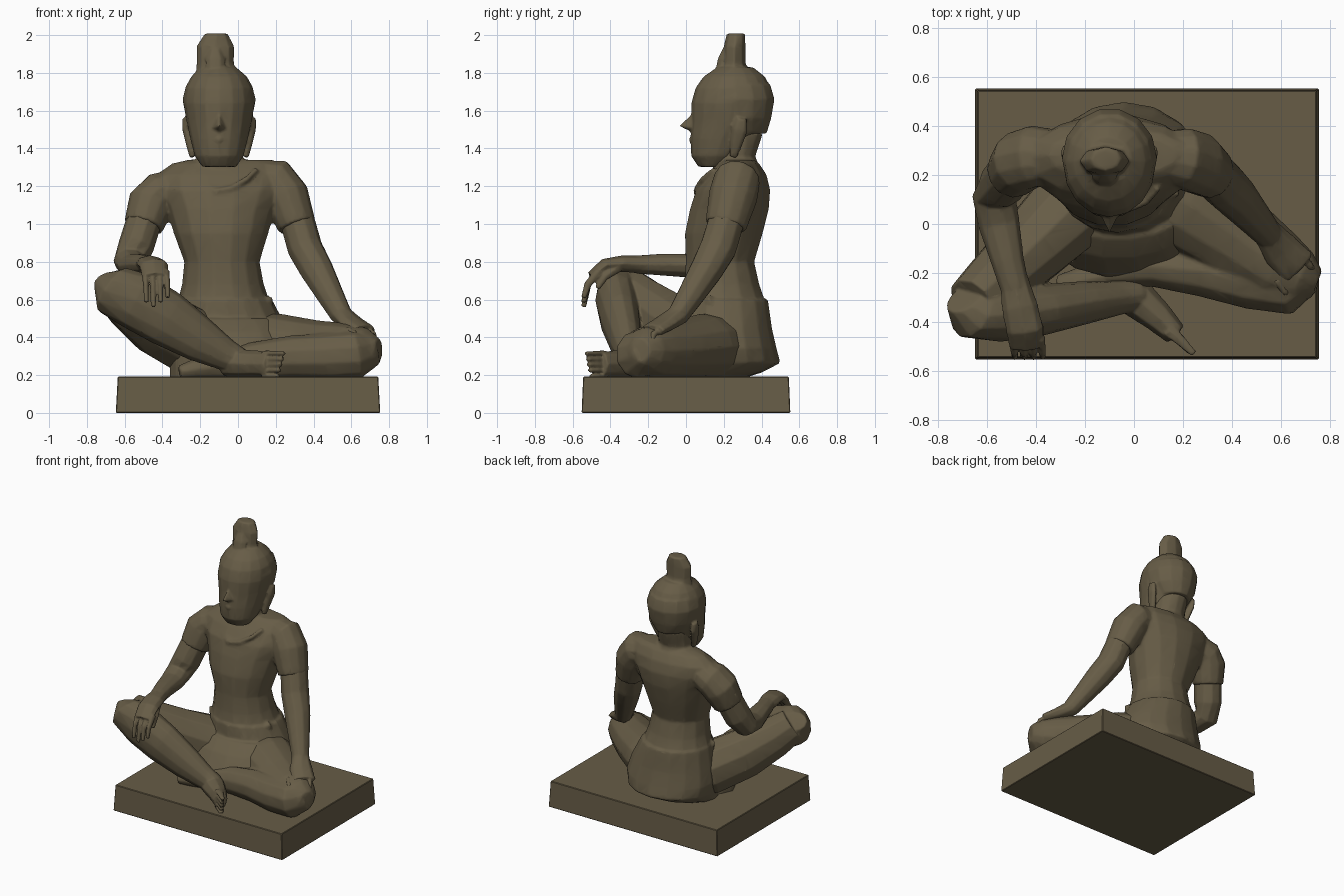
import bpy, bmesh, math
from mathutils import Vector

bronze = bpy.data.materials.new("dark bronze")
bronze.diffuse_color = (0.135, 0.108, 0.062, 1)


def finish(name, bm, angle=60):
    """Turn a bmesh into a smooth shaded object."""
    bmesh.ops.recalc_face_normals(bm, faces=bm.faces)
    me = bpy.data.meshes.new(name)
    bm.to_mesh(me)
    bm.free()
    me.materials.append(bronze)
    ob = bpy.data.objects.new(name, me)
    bpy.context.collection.objects.link(ob)
    bpy.ops.object.select_all(action='DESELECT')
    ob.select_set(True)
    bpy.context.view_layer.objects.active = ob
    bpy.ops.object.shade_smooth_by_angle(angle=math.radians(angle))
    return ob


def loft(name, rings, ref=(0, 0, 1), axis=None, sides=10, angle=60):
    """Ellipse rings (x, y, z, radius along ref, radius across) joined into a skin."""
    bm = bmesh.new()
    pts = [Vector(r[:3]) for r in rings]
    loops = []
    for i, r in enumerate(rings):
        t = Vector(axis) if axis else pts[min(i + 1, len(pts) - 1)] - pts[max(i - 1, 0)]
        t.normalize()
        u = Vector(ref)
        u = (u - t * u.dot(t)).normalized()
        v = t.cross(u)
        loops.append([bm.verts.new(pts[i] + u * r[3] * math.cos(a) + v * r[4] * math.sin(a))
                      for a in (2 * math.pi * k / sides for k in range(sides))])
    for a, b in zip(loops, loops[1:]):
        for k in range(sides):
            n = (k + 1) % sides
            bm.faces.new((a[k], a[n], b[n], b[k]))
    bm.faces.new(loops[0])
    bm.faces.new(loops[-1])
    return finish(name, bm, angle)


def stack(name, rings, sides=14, angle=60):
    """Horizontal rings: x, y, z, x radius, y radius."""
    return loft(name, rings, (1, 0, 0), (0, 0, 1), sides, angle)


def fuse(name, parts, voxel=0.01, ratio=0.12):
    """Melt overlapping parts into one cast skin with few faces."""
    bpy.ops.object.select_all(action='DESELECT')
    for p in parts:
        p.select_set(True)
    bpy.context.view_layer.objects.active = parts[0]
    bpy.ops.object.join()
    ob = parts[0]
    ob.name = name
    m = ob.modifiers.new("melt", 'REMESH')
    m.mode, m.voxel_size, m.use_smooth_shade = 'VOXEL', voxel, True
    m = ob.modifiers.new("soften", 'SMOOTH')
    m.factor, m.iterations = 0.5, 3
    m = ob.modifiers.new("thin_out", 'DECIMATE')
    m.ratio = ratio


# Plinth, slightly tapered
bm = bmesh.new()
bmesh.ops.create_cube(bm, size=1)
for v in bm.verts:
    k = 0.985 if v.co.z > 0 else 1
    v.co = (0.053 + v.co.x * 1.4 * k, v.co.y * 1.105 * k, 0.096 + v.co.z * 0.192)
bmesh.ops.bevel(bm, geom=bm.edges[:], offset=0.004, segments=1, affect='EDGES')
finish("plinth", bm, 30)

# Clothed torso: trunk, seat with skirt tail, lap cloth, neck, sash, collar, sleeves
body = [stack("trunk", [
    (-0.07, 0.19, 0.45, 0.25, 0.24), (-0.075, 0.20, 0.58, 0.247, 0.228),
    (-0.08, 0.19, 0.68, 0.217, 0.202), (-0.085, 0.18, 0.80, 0.2, 0.185),
    (-0.09, 0.20, 0.95, 0.25, 0.21), (-0.09, 0.23, 1.08, 0.29, 0.213),
    (-0.09, 0.25, 1.18, 0.34, 0.2), (-0.085, 0.27, 1.26, 0.35, 0.16),
    (-0.06, 0.28, 1.32, 0.29, 0.11), (-0.04, 0.28, 1.34, 0.22, 0.08)])]
body.append(stack("seat", [
    (-0.06, 0.10, 0.175, 0.27, 0.18), (-0.05, 0.18, 0.215, 0.29, 0.225),
    (-0.04, 0.22, 0.265, 0.315, 0.28), (-0.035, 0.215, 0.34, 0.33, 0.265),
    (-0.045, 0.205, 0.45, 0.305, 0.25), (-0.072, 0.20, 0.60, 0.252, 0.234)], 16))
body.append(stack("lap_cloth", [
    (-0.02, -0.04, 0.175, 0.34, 0.18), (-0.04, -0.04, 0.32, 0.32, 0.18),
    (-0.06, -0.01, 0.43, 0.29, 0.13), (-0.07, 0.03, 0.50, 0.25, 0.09)]))
body.append(stack("neck", [(-0.09, 0.27, 1.25, 0.16, 0.13), (-0.095, 0.255, 1.36, 0.12, 0.115),
                           (-0.10, 0.26, 1.48, 0.12, 0.15)]))
body.append(loft("hip_sash", [(-0.31 + 0.48 * s, 0.14 - 0.155 * math.sin(math.pi * s),
                               0.60 - 0.12 * math.sin(math.pi * s), 0.028, 0.028)
                              for s in (k / 8 for k in range(9))], sides=6))
body.append(loft("collar", [
    (-0.24, 0.175, 1.29, 0.014, 0.014), (-0.18, 0.105, 1.22, 0.015, 0.015),
    (-0.12, 0.055, 1.17, 0.018, 0.018), (-0.03, 0.06, 1.19, 0.018, 0.018),
    (0.05, 0.09, 1.24, 0.016, 0.016), (0.10, 0.15, 1.29, 0.014, 0.014)], (0, -1, 0.2), sides=6))
body.append(loft("raised_side_sleeve", [
    (-0.28, 0.28, 1.215, 0.09, 0.10), (-0.41, 0.275, 1.165, 0.115, 0.13),
    (-0.46, 0.255, 1.11, 0.125, 0.13), (-0.50, 0.21, 0.99, 0.106, 0.112)], (1, 0, 0), sides=12))
body.append(loft("folded_side_sleeve", [
    (0.08, 0.28, 1.25, 0.09, 0.10), (0.20, 0.27, 1.23, 0.12, 0.125),
    (0.255, 0.25, 1.15, 0.122, 0.13), (0.312, 0.21, 0.99, 0.103, 0.11)], (1, 0, 0), sides=12))
fuse("clothed_torso", body, 0.01, 0.15)

# Head: skull, hair, topknot, face and ears
head = [stack("skull", [
    (-0.10, 0.14, 1.303, 0.09, 0.075), (-0.10, 0.16, 1.36, 0.13, 0.133),
    (-0.10, 0.19, 1.45, 0.152, 0.167), (-0.10, 0.235, 1.55, 0.174, 0.206),
    (-0.10, 0.245, 1.64, 0.189, 0.217), (-0.10, 0.25, 1.72, 0.18, 0.2),
    (-0.10, 0.255, 1.78, 0.148, 0.163), (-0.105, 0.26, 1.83, 0.095, 0.095)], 16)]
head.append(stack("hair_roll", [
    (-0.10, 0.29, 1.48, 0.12, 0.14), (-0.10, 0.275, 1.56, 0.175, 0.18),
    (-0.10, 0.267, 1.66, 0.195, 0.206), (-0.10, 0.26, 1.74, 0.172, 0.19)], 14))
head.append(stack("topknot", [
    (-0.12, 0.255, 1.80, 0.105, 0.075), (-0.12, 0.255, 1.86, 0.10, 0.06),
    (-0.12, 0.257, 1.94, 0.102, 0.058), (-0.115, 0.265, 2.008, 0.062, 0.05)], 8))
head.append(loft("topknot_ornament", [
    (-0.12, 0.18, 1.82, 0.05, 0.025), (-0.12, 0.195, 1.87, 0.055, 0.03),
    (-0.12, 0.215, 1.92, 0.035, 0.025)], (1, 0, 0), sides=6))
bm = bmesh.new()
nose = [bm.verts.new(p) for p in ((-0.10, 0.03, 1.59), (-0.145, 0.05, 1.505), (-0.055, 0.05, 1.505),
                                  (-0.10, -0.043, 1.52), (-0.10, 0.05, 1.475))]
nose.append(bm.verts.new((-0.10, 0.12, 1.54)))
for f in ((0, 1, 3), (0, 3, 2), (1, 4, 3), (3, 4, 2), (0, 5, 1), (0, 2, 5), (1, 5, 4), (2, 4, 5)):
    bm.faces.new([nose[i] for i in f])
head.append(finish("nose", bm))
head.append(loft("lips", [(-0.155, 0.06, 1.46, 0.012, 0.012), (-0.10, 0.03, 1.445, 0.018, 0.018),
                          (-0.045, 0.06, 1.46, 0.012, 0.012)], sides=6))
head.append(stack("chin", [(-0.10, 0.09, 1.325, 0.055, 0.035), (-0.10, 0.075, 1.375, 0.075, 0.045),
                           (-0.10, 0.085, 1.42, 0.055, 0.035)], 8))
for s in (-1, 1):
    head.append(loft("ear", [
        (-0.10 + s * 0.14, 0.25, 1.355, 0.02, 0.018), (-0.10 + s * 0.155, 0.265, 1.42, 0.035, 0.022),
        (-0.10 + s * 0.175, 0.285, 1.50, 0.045, 0.022), (-0.10 + s * 0.18, 0.295, 1.56, 0.028, 0.018)],
        (0, 1, 0), sides=6))
fuse("head", head, 0.008, 0.15)

# Arm resting on the raised knee
arm = [loft("upper_arm", [
    (-0.487, 0.225, 1.05, 0.095, 0.1), (-0.54, 0.16, 0.88, 0.096, 0.1),
    (-0.57, 0.11, 0.80, 0.09, 0.08), (-0.55, 0.0, 0.78, 0.085, 0.065),
    (-0.515, -0.15, 0.785, 0.068, 0.058), (-0.485, -0.26, 0.785, 0.06, 0.05)], (1, 0, 0))]
arm.append(loft("palm", [
    (-0.49, -0.22, 0.785, 0.058, 0.048), (-0.465, -0.34, 0.79, 0.075, 0.044),
    (-0.445, -0.43, 0.78, 0.078, 0.038), (-0.44, -0.50, 0.72, 0.07, 0.03)], (1, 0, 0), sides=8))
for i in range(4):
    x = -0.493 + 0.038 * i
    arm.append(loft("finger", [
        (x, -0.46, 0.75, 0.018, 0.025), (x + 0.005, -0.52, 0.68, 0.016, 0.022),
        (x + 0.008, -0.542, 0.56 + 0.025 * abs(i - 1), 0.013, 0.015)], (1, 0, 0), sides=6))
arm.append(loft("thumb", [(-0.42, -0.36, 0.77, 0.03, 0.03), (-0.385, -0.43, 0.72, 0.022, 0.022),
                          (-0.38, -0.47, 0.66, 0.016, 0.016)], (1, 0, 0), sides=6))
fuse("raised_side_arm", arm, 0.007, 0.2)

# Arm leaning on the folded knee
arm = [loft("upper_arm", [
    (0.305, 0.225, 1.05, 0.092, 0.098), (0.355, 0.17, 0.87, 0.094, 0.1),
    (0.415, 0.11, 0.76, 0.09, 0.09), (0.485, 0.03, 0.63, 0.074, 0.074),
    (0.545, -0.04, 0.52, 0.06, 0.06)], (1, 0, 0))]
arm.append(loft("palm", [
    (0.54, -0.03, 0.525, 0.06, 0.058), (0.60, -0.11, 0.475, 0.08, 0.045),
    (0.67, -0.18, 0.435, 0.085, 0.035)], (1, 1, 0), sides=8))
for i in range(4):
    x, y = 0.715 - 0.033 * i, -0.14 - 0.035 * i
    arm.append(loft("finger", [
        (x - 0.04, y + 0.02, 0.44, 0.02, 0.022), (x, y - 0.03, 0.42, 0.018, 0.02),
        (x + 0.02, y - 0.05, 0.35, 0.014, 0.014)], (1, 1, 0), sides=6))
fuse("folded_side_arm", arm, 0.008, 0.18)

# Raised leg: thigh, shin crossing in front, foot with toes
leg = [loft("thigh", [
    (-0.08, 0.18, 0.37, 0.18, 0.18), (-0.26, 0.06, 0.385, 0.19, 0.18),
    (-0.42, -0.10, 0.47, 0.18, 0.155), (-0.57, -0.24, 0.58, 0.15, 0.13),
    (-0.66, -0.32, 0.66, 0.125, 0.11)])]
leg.append(loft("shin", [
    (-0.69, -0.30, 0.70, 0.065, 0.085), (-0.66, -0.345, 0.65, 0.14, 0.125),
    (-0.54, -0.365, 0.595, 0.155, 0.115), (-0.38, -0.35, 0.50, 0.15, 0.105),
    (-0.20, -0.32, 0.385, 0.12, 0.088), (-0.06, -0.30, 0.305, 0.085, 0.07),
    (0.02, -0.29, 0.27, 0.068, 0.062)], sides=12))
leg.append(loft("foot", [
    (-0.07, -0.26, 0.26, 0.068, 0.068), (0.02, -0.31, 0.262, 0.076, 0.08),
    (0.10, -0.38, 0.26, 0.07, 0.064), (0.17, -0.45, 0.258, 0.068, 0.048)], sides=8))
for i in range(5):
    z = 0.315 - 0.03 * i
    leg.append(loft("toe", [
        (0.14, -0.43, z, 0.015, 0.03), (0.19, -0.475, z, 0.014, 0.024),
        (0.245 - 0.008 * i, -0.53 + 0.006 * i, z, 0.011, 0.016)], sides=6))
fuse("raised_leg", leg, 0.007, 0.12)

# Folded leg: thigh, shin tucked back, foot
leg = [loft("thigh", [
    (0.04, 0.18, 0.35, 0.175, 0.21), (0.22, 0.08, 0.35, 0.175, 0.20),
    (0.42, -0.055, 0.335, 0.155, 0.175), (0.58, -0.17, 0.33, 0.145, 0.15),
    (0.68, -0.22, 0.33, 0.12, 0.115), (0.745, -0.245, 0.33, 0.065, 0.06)], sides=12)]
leg.append(loft("shin", [
    (0.72, -0.22, 0.34, 0.09, 0.06), (0.63, -0.255, 0.31, 0.13, 0.118),
    (0.48, -0.24, 0.30, 0.125, 0.112), (0.28, -0.19, 0.295, 0.115, 0.11),
    (0.08, -0.17, 0.275, 0.1, 0.09), (-0.10, -0.19, 0.25, 0.075, 0.068)]))
leg.append(loft("foot", [
    (-0.06, -0.20, 0.245, 0.07, 0.062), (-0.16, -0.22, 0.24, 0.062, 0.067),
    (-0.24, -0.24, 0.23, 0.052, 0.057), (-0.31, -0.25, 0.215, 0.036, 0.042)], sides=8))
fuse("folded_leg", leg, 0.01)
